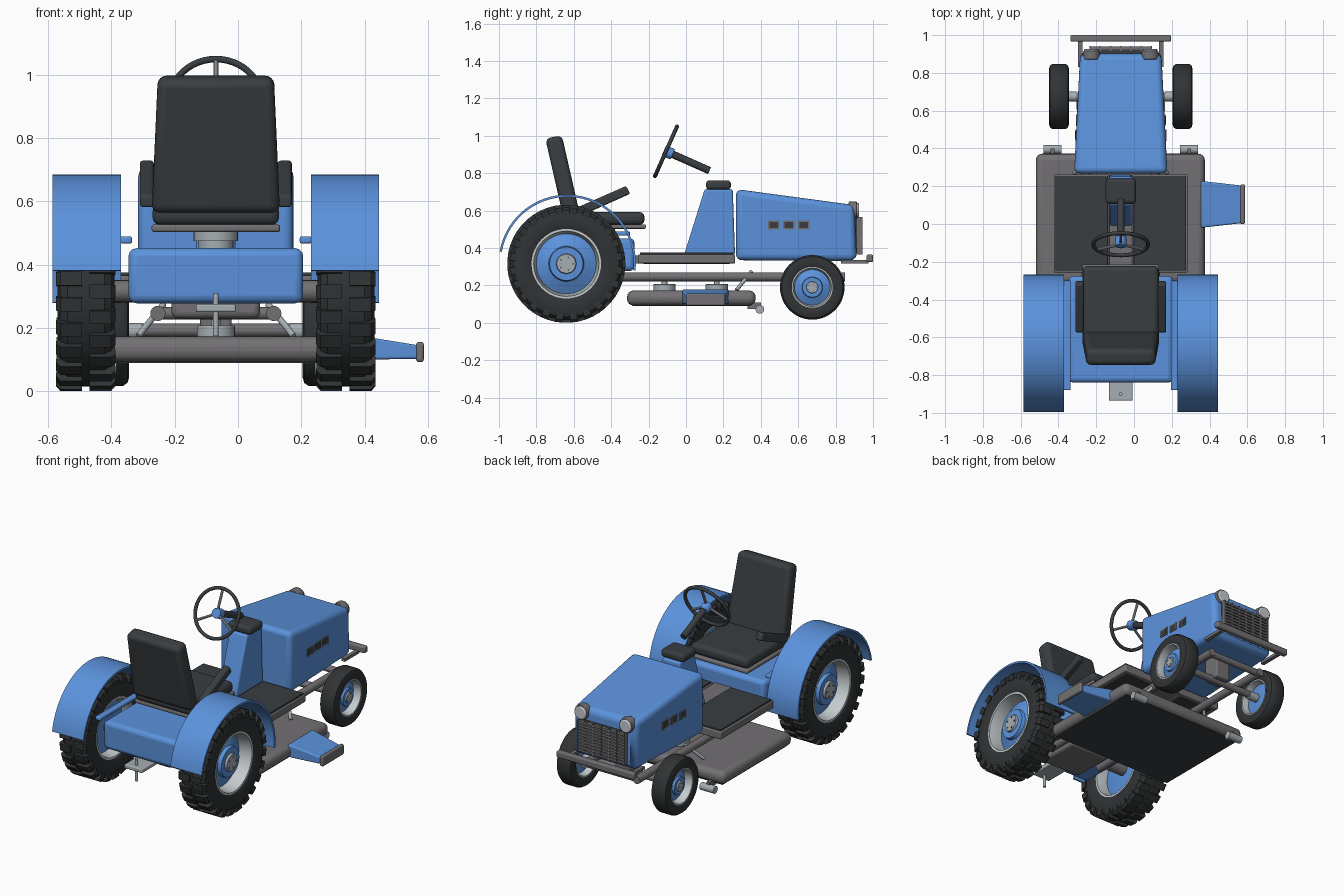
import bpy, bmesh, math
from mathutils import Vector, Matrix

cube = bpy.data.objects.get("Cube")
if cube:
    bpy.data.objects.remove(cube)

C = -0.07          # centre plane of the tractor
SIDES = (-1, 1)
parts = []


def material(name, rgb):
    m = bpy.data.materials.new(name)
    m.use_nodes = True
    m.diffuse_color = (*rgb, 1)
    m.node_tree.nodes["Principled BSDF"].inputs["Base Color"].default_value = (*rgb, 1)
    return m


BLUE = material("blue paint", (0.105, 0.29, 0.72))
BLACK = material("black vinyl", (0.042, 0.048, 0.053))
RUBBER = material("tyre rubber", (0.03, 0.033, 0.035))
GREY = material("grey steel", (0.17, 0.163, 0.17))
LIGHT = material("light metal", (0.38, 0.42, 0.44))
WHITE = material("rim silver", (0.56, 0.6, 0.62))


def finish(name, bm, mat, bevel=0, segs=3):
    bmesh.ops.remove_doubles(bm, verts=bm.verts, dist=1e-5)
    bmesh.ops.recalc_face_normals(bm, faces=bm.faces)
    me = bpy.data.meshes.new(name)
    bm.to_mesh(me)
    bm.free()
    me.materials.append(mat)
    ob = bpy.data.objects.new(name, me)
    bpy.context.collection.objects.link(ob)
    if bevel:
        mod = ob.modifiers.new("Rounding", "BEVEL")
        mod.width, mod.segments, mod.limit_method = bevel, segs, "ANGLE"
    parts.append(ob)
    return ob


def box(name, x, y, z, mat, bevel=0, segs=3):
    bm = bmesh.new()
    bmesh.ops.create_cube(bm, size=1)
    for v in bm.verts:
        v.co = [(a + b) / 2 + c * (b - a) for (a, b), c in zip((x, y, z), v.co)]
    return finish(name, bm, mat, bevel, segs)


def prism(name, outline, half, mat, bevel=0, cx=C, segs=4):
    """Side outline (y, z) spread across x; half gives the half width at y, z."""
    bm = bmesh.new()
    a, b = [[bm.verts.new((cx + s * half(y, z), y, z)) for y, z in outline] for s in SIDES]
    bm.faces.new(a)
    bm.faces.new(b)
    for i in range(len(a)):
        bm.faces.new((a[i - 1], a[i], b[i], b[i - 1]))
    return finish(name, bm, mat, bevel, segs)


def rod(name, p, q, r, mat, segs=20, bevel=0):
    p, q = Vector(p), Vector(q)
    bm = bmesh.new()
    turn = (q - p).to_track_quat("Z", "Y").to_matrix().to_4x4()
    bmesh.ops.create_cone(bm, cap_ends=True, segments=segs, radius1=r, radius2=r,
                          depth=(q - p).length, matrix=Matrix.Translation((p + q) / 2) @ turn)
    return finish(name, bm, mat, bevel, 2)


def lathe(name, profile, centre, side, mat, segs=48, sweep=360, starts=(0,)):
    """Turn a closed (offset, radius) profile about the x direction."""
    bm = bmesh.new()
    cx, cy, cz = centre
    for start in starts:
        rings = []
        for i in range(segs + 1):
            t = math.radians(start + sweep * i / segs)
            rings.append([bm.verts.new((cx + side * o, cy + r * math.cos(t), cz + r * math.sin(t)))
                          for o, r in profile])
        for a, b in zip(rings, rings[1:]):
            for k in range(len(a)):
                bm.faces.new((a[k - 1], a[k], b[k], b[k - 1]))
        if sweep < 360:
            bm.faces.new(rings[0])
            bm.faces.new(rings[-1])
    return finish(name, bm, mat)


def wheel(name, centre, s, R, hw, ri):
    d = R - ri
    half = [(0.86, 0), (1, 0.22), (1, 0.6), (0.9, 0.85), (0.65, 0.98)]
    tyre = [(-hw * a, ri + d * b) for a, b in half] + [(hw * a, ri + d * b) for a, b in half[::-1]]
    lathe(name + "_tyre", tyre, centre, s, RUBBER)
    e = hw * 0.9
    lathe(name + "_rim", [(e, ri * 1.08), (e, ri * 0.98), (0, ri * 0.9), (-e, ri * 0.98), (-e, ri * 1.08)],
          centre, s, WHITE)
    h = hw * 0.6
    lathe(name + "_disc", [(-h / 2, 0), (-h / 2, ri * 0.5), (-h / 4, ri * 0.92), (0, ri * 0.92),
                           (h * 0.6, ri * 0.53), (h, ri * 0.5), (h, 0)], centre, s, BLUE)
    lathe(name + "_hub", [(h, 0), (h, ri * 0.31), (h * 1.25, ri * 0.29), (h * 1.25, 0)], centre, s, LIGHT, 12)
    for k in range(5):
        t = k * math.tau / 5
        p = Vector(centre) + Vector((s * h, ri * 0.2 * math.cos(t), ri * 0.2 * math.sin(t)))
        rod(name + "_bolt", p, p + Vector((s * h * 0.32, 0, 0)), ri * 0.035, GREY, 6)


# Wheels, treads, fenders
for s, side in zip(SIDES, ("right", "left")):
    rear = (C + s * 0.411, -0.64, 0.316)
    wheel(side + "_rear_wheel", rear, s, 0.303, 0.09, 0.178)
    for k in SIDES:
        lug = [(k * o, r) for o, r in ((0.012, 0.28), (0.012, 0.316), (0.08, 0.316), (0.094, 0.3), (0.092, 0.265))]
        lathe(side + "_tread_lugs", lug, rear, s, RUBBER, 1, 8, [i * 15 + 3.75 * k for i in range(24)])
    wheel(side + "_front_wheel", (C + s * 0.327, 0.675, 0.19), s, 0.174, 0.053, 0.105)
    lathe(side + "_fender", [(-0.108, 0.355), (-0.108, 0.367), (0.108, 0.367), (0.108, 0.355)],
          (C + s * 0.408, -0.635, 0.318), s, BLUE, 32, 176, (-6,))
    box(side + "_fender_bracket", sorted((C + s * 0.265, C + s * 0.302)), (-0.88, -0.3), (0.467, 0.489), BLUE, 0.006)
    rod(side + "_knuckle", (C + s * 0.235, 0.675, 0.19), (C + s * 0.3, 0.675, 0.19), 0.026, LIGHT)

# Chassis
for s in SIDES:
    rod("frame_rail", (C + s * 0.183, -0.62, 0.246), (C + s * 0.183, 0.85, 0.246), 0.024, GREY)
    rod("lift_link", (C + s * 0.245, 0.27, 0.175), (C + s * 0.165, 0.35, 0.275), 0.01, LIGHT, 12)
    box("bumper_bracket", (C + s * 0.215 - 0.012, C + s * 0.215 + 0.012), (0.83, 0.975), (0.317, 0.335), GREY)
for y in (-0.3, 0.83):
    rod("frame_crossbar", (C - 0.183, y, 0.246), (C + 0.183, y, 0.246), 0.02, GREY)
rod("rear_axle", (C - 0.4, -0.64, 0.316), (C + 0.4, -0.64, 0.316), 0.035, GREY)
rod("front_axle", (C - 0.3, 0.675, 0.193), (C + 0.3, 0.675, 0.193), 0.021, GREY)
box("axle_mount", (C - 0.05, C + 0.05), (0.62, 0.73), (0.19, 0.34), GREY, 0.01)
box("transaxle", (C - 0.14, C + 0.14), (-0.76, -0.48), (0.23, 0.3), GREY, 0.02)
box("front_bumper", (C - 0.267, C + 0.267), (0.965, 1.0), (0.325, 0.365), GREY, 0.008)

# Hitch
box("hitch_plate", (C - 0.063, C + 0.063), (-0.935, -0.7), (0.25, 0.275), LIGHT, 0.006)
rod("hitch_pin", (C, -0.9, 0.175), (C, -0.9, 0.31), 0.009, LIGHT, 12)

# Body, hood and dash
box("rear_body", (C - 0.276, C + 0.276), (-0.84, -0.275), (0.278, 0.452), BLUE, 0.025)


def hood_half(y, z=0):
    return 0.247 - 0.05 * (y - 0.267)


prism("hood", [(0.267, 0.335), (0.267, 0.715), (0.9, 0.63), (0.912, 0.36), (0.9, 0.33)],
      hood_half, BLUE, 0.035)
prism("dash", [(-0.01, 0.365), (0.1, 0.715), (0.25, 0.715), (0.262, 0.365)],
      lambda y, z: 0.062, BLUE, 0.012)
box("dash_cap", (C - 0.08, C + 0.08), (0.107, 0.24), (0.712, 0.762), BLACK, 0.018)
for s in SIDES:
    for y in (0.47, 0.55, 0.63):
        for name, m, e, out in (("vent_frame", GREY, 0, 0.004), ("vent_slot", BLACK, 0.008, 0.0055)):
            x = C + s * hood_half(y)
            prism(name, [(y - 0.031 + e, 0.5 + e), (y + 0.031 - e, 0.5 + e),
                         (y + 0.031 - e, 0.548 - e), (y - 0.031 + e, 0.548 - e)],
                  lambda yy, z: out, m, 0, x)

# Grille and headlights
box("grille_back", (C - 0.16, C + 0.16), (0.9, 0.925), (0.37, 0.56), BLACK)
for i in range(10):
    z = 0.378 + i * 0.0195
    box("grille_bar", (C - 0.163, C + 0.163), (0.915, 0.94), (z - 0.006, z + 0.006), GREY)
for i in range(-3, 4):
    box("grille_post", (C + i * 0.054 - 0.004, C + i * 0.054 + 0.004), (0.915, 0.943), (0.365, 0.565), GREY)
for s in SIDES:
    x = C + s * 0.155
    rod("headlight_ring", (x, 0.87, 0.602), (x, 0.915, 0.602), 0.046, GREY, 28, 0.004)
    rod("headlight_lens", (x, 0.88, 0.602), (x, 0.926, 0.602), 0.04, WHITE, 28, 0.006)

# Footplates
for s in SIDES:
    xs = sorted((C + s * 0.06, C + s * 0.354))
    box("footplate", xs, (-0.257, 0.262), (0.318, 0.366), GREY, 0.006)
    inner = (xs[0] + 0.008, xs[1] - 0.008)
    box("foot_mat", inner, (-0.247, 0.252), (0.364, 0.376), BLACK, 0.003)
    box("footplate_underside", (xs[0] + 0.03, xs[1] - 0.03), (-0.227, 0.232), (0.315, 0.319), BLACK)
box("centre_tunnel", (C - 0.062, C + 0.062), (-0.275, 0.26), (0.318, 0.36), GREY)

# Steering: column, hub, ring and three spokes
axis = Vector((0, -0.914, 0.405))
hub = Vector((C, -0.107, 0.917))
rod("steering_column", hub - axis * 0.255, hub - axis * 0.03, 0.02, BLACK)
rod("steering_hub", hub - axis * 0.04, hub + axis * 0.012, 0.03, BLUE, 24, 0.004)
bpy.ops.mesh.primitive_torus_add(major_radius=0.145, minor_radius=0.0105, major_segments=48,
                                 minor_segments=12, location=hub,
                                 rotation=axis.to_track_quat("Z", "Y").to_euler())
ring = bpy.context.object
ring.name = "steering_ring"
ring.data.materials.append(BLACK)
parts.append(ring)
for deg in (90, 210, 330):
    t = math.radians(deg)
    rim = Vector((math.cos(t), 0.405 * math.sin(t), 0.914 * math.sin(t))) * 0.143
    rod("steering_spoke", hub, hub + rim, 0.008, LIGHT, 10)

# Seat
rod("seat_spring", (C, -0.45, 0.45), (C, -0.45, 0.475), 0.055, LIGHT, 28)
rod("seat_spring_cap", (C, -0.45, 0.475), (C, -0.45, 0.506), 0.07, LIGHT, 28)
box("seat_pan", (C - 0.203, C + 0.203), (-0.63, -0.215), (0.503, 0.527), GREY, 0.008)
box("seat_cushion", (C - 0.2, C + 0.2), (-0.64, -0.222), (0.525, 0.592), BLACK, 0.025)
prism("seat_back", [(-0.655, 0.56), (-0.752, 0.985), (-0.664, 1.003), (-0.565, 0.57)],
      lambda y, z: 0.203 - 0.045 * (z - 0.56), BLACK, 0.028)
for s in SIDES:
    prism("armrest", [(-0.575, 0.58), (-0.575, 0.62), (-0.32, 0.732), (-0.298, 0.69), (-0.5, 0.6)],
          lambda y, z: 0.022, BLACK, 0.01, C + s * 0.218)

# Mower deck, pulleys, rollers and discharge chute
box("mower_deck", (-0.52, 0.375), (-0.315, 0.372), (0.093, 0.173), GREY, 0.034, 4)
box("deck_underside", (-0.495, 0.35), (-0.29, 0.347), (0.089, 0.094), BLACK)
for y in (-0.115, 0.165):
    rod("deck_pulley", (C, y, 0.17), (C, y, 0.208), 0.06, LIGHT, 28, 0.004)
    rod("pulley_shaft", (C, y, 0.2), (C, y, 0.24), 0.015, LIGHT, 12)
for s in SIDES:
    x = C + s * 0.362
    rod("deck_roller", (x - 0.048, 0.395, 0.072), (x + 0.048, 0.395, 0.072), 0.023, LIGHT, 20)
    box("roller_arm", (x - 0.01, x + 0.01), (0.33, 0.4), (0.075, 0.11), GREY)
chute = box("discharge_chute", (0.355, 0.572), (-0.02, 0.228), (0.1, 0.18), BLUE, 0.008)
for v in chute.data.vertices:
    if v.co.x > 0.5:
        v.co.y = 0.104 + (v.co.y - 0.104) * 0.8
        v.co.z = 0.102 if v.co.z < 0.14 else 0.145
box("chute_flap", (0.563, 0.587), (0.0, 0.21), (0.092, 0.156), GREY, 0.008)

# Smooth shading with sharp edges kept
bpy.ops.object.select_all(action="DESELECT")
for ob in parts:
    ob.select_set(True)
bpy.context.view_layer.objects.active = parts[0]
bpy.ops.object.shade_smooth_by_angle(angle=math.radians(35))
